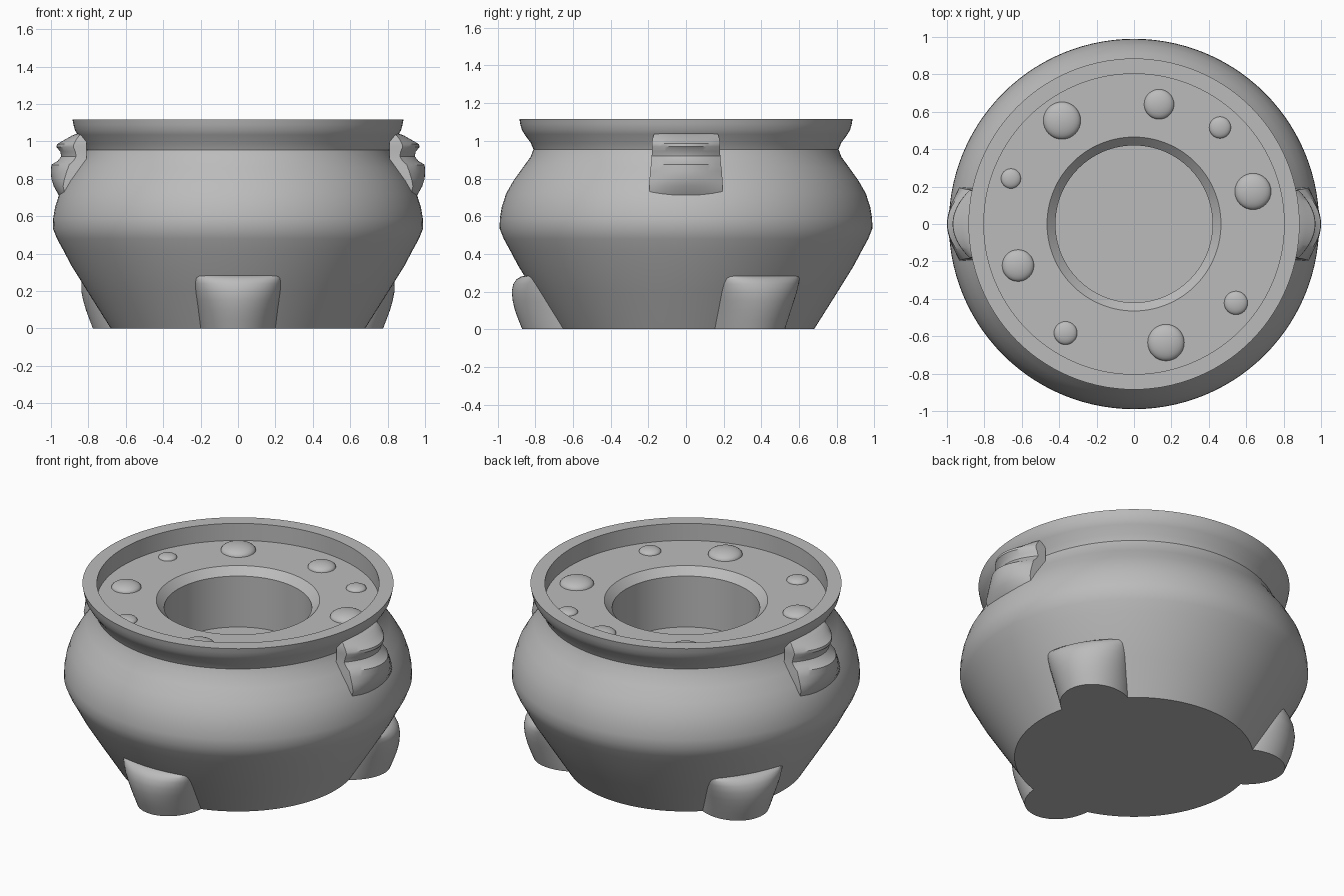
import bpy
import bmesh
from math import sin, cos, pi, radians
from mathutils import Matrix

cube = bpy.data.objects.get("Cube")
if cube:
    bpy.data.objects.remove(cube, do_unlink=True)

stone = bpy.data.materials.new("plain_grey")
stone.use_nodes = True
GREY = (0.5, 0.5, 0.5, 1)
stone.diffuse_color = GREY
stone.node_tree.nodes["Principled BSDF"].inputs["Base Color"].default_value = GREY


def finish(name, bm, angle=30):
    bmesh.ops.recalc_face_normals(bm, faces=bm.faces)
    mesh = bpy.data.meshes.new(name)
    bm.to_mesh(mesh)
    bm.free()
    mesh.materials.append(stone)
    obj = bpy.data.objects.new(name, mesh)
    bpy.context.collection.objects.link(obj)
    bpy.ops.object.select_all(action='DESELECT')
    obj.select_set(True)
    bpy.context.view_layer.objects.active = obj
    bpy.ops.object.shade_smooth_by_angle(angle=radians(angle))
    return obj


def loft(name, sections, turn=0, angle=30):
    """Join closed rings of points, cap both ends, turn about the z axis."""
    bm = bmesh.new()
    rings = [[bm.verts.new(p) for p in s] for s in sections]
    n = len(rings[0])
    for a, b in zip(rings, rings[1:]):
        for i in range(n):
            j = (i + 1) % n
            bm.faces.new((a[i], a[j], b[j], b[i]))
    bm.faces.new(rings[0])
    bm.faces.new(rings[-1])
    bmesh.ops.rotate(bm, verts=bm.verts, matrix=Matrix.Rotation(turn, 3, 'Z'))
    return finish(name, bm, angle)


def circle(r, z, n=112):
    return [(r * cos(2 * pi * i / n), r * sin(2 * pi * i / n), z) for i in range(n)]


# Bowl: outer wall, rim, recessed top, chamfer and central well
profile = [
    (0.68, 0), (0.80, 0.19), (0.89, 0.335), (0.935, 0.42), (0.968, 0.48),
    (0.99, 0.535), (0.988, 0.59), (0.978, 0.65), (0.955, 0.72), (0.915, 0.79),
    (0.865, 0.86), (0.825, 0.915), (0.81, 0.955), (0.825, 0.99), (0.858, 1.035),
    (0.872, 1.06), (0.88, 1.09), (0.885, 1.117),
    (0.803, 1.117), (0.803, 1.01), (0.465, 1.01), (0.42, 0.965), (0.42, 0.645),
]
loft("bowl", [circle(r, z) for r, z in profile])

# Feet: half-round lugs, rounding over into the wall at the top
foot_rows = [  # height, centre radius, outer radius, half width
    (0, 0.63, 0.87, 0.20), (0.05, 0.655, 0.89, 0.207), (0.10, 0.68, 0.908, 0.214),
    (0.15, 0.71, 0.92, 0.222), (0.20, 0.74, 0.925, 0.23), (0.24, 0.76, 0.917, 0.235),
    (0.265, 0.775, 0.90, 0.238), (0.28, 0.785, 0.875, 0.24), (0.285, 0.79, 0.845, 0.24),
]


def foot_section(z, centre, outer, half):
    arc = [(pi * i / 24 - pi / 2) for i in range(25)]
    pts = [(centre + (outer - centre) * cos(a), half * sin(a), z) for a in arc]
    return [(0.5, -half, z)] + pts + [(0.5, half, z)]


for label, deg in (("front", -90), ("back_left", 30), ("back_right", 150)):
    loft(label + "_foot", [foot_section(*row) for row in foot_rows], radians(deg), 40)

# Handles: stepped lugs with a bowed outer face
handle_rows = [  # height, outer radius, half width, bow
    (0.70, 0.95, 0.188, 0.03), (0.715, 0.96, 0.192, 0.035), (0.76, 0.985, 0.195, 0.05),
    (0.80, 0.998, 0.193, 0.07), (0.84, 1.0, 0.19, 0.085), (0.875, 0.998, 0.186, 0.095),
    (0.895, 0.965, 0.184, 0.085), (0.92, 0.945, 0.182, 0.08), (0.945, 0.95, 0.181, 0.08),
    (0.97, 0.97, 0.181, 0.09), (0.985, 0.968, 0.181, 0.09), (1.01, 0.925, 0.178, 0.06),
    (1.03, 0.89, 0.172, 0.04), (1.04, 0.865, 0.168, 0.03),
]


def handle_section(z, outer, half, bow):
    ts = [i / 8 - 1 for i in range(17)]
    pts = [(outer - bow * t * t, half * t, z) for t in ts]
    return [(0.81, -half, z)] + pts + [(0.81, half, z)]


# Keep the lug's inner side inside the bowl wall
for label, turn in (("left", 0), ("right", pi)):
    loft(label + "_handle", [handle_section(*row) for row in handle_rows], turn, 35)

# Low domed studs on the recessed top
studs = [
    (-0.385, 0.553, 0.10), (0.134, 0.64, 0.08), (0.46, 0.516, 0.058),
    (0.636, 0.174, 0.097), (0.545, -0.422, 0.063), (0.171, -0.634, 0.098),
    (-0.366, -0.583, 0.062), (-0.62, -0.222, 0.085), (-0.658, 0.243, 0.053),
]
for i, (x, y, r) in enumerate(studs):
    bm = bmesh.new()
    bmesh.ops.create_uvsphere(bm, u_segments=32, v_segments=16, radius=r)
    low = [v for v in bm.verts if v.co.z < -0.001]
    bmesh.ops.delete(bm, geom=low, context='VERTS')
    bmesh.ops.scale(bm, vec=(1, 1, 0.4), verts=bm.verts)
    bmesh.ops.translate(bm, vec=(x, y, 1.01), verts=bm.verts)
    finish(f"stud_{i + 1}", bm, 60)
